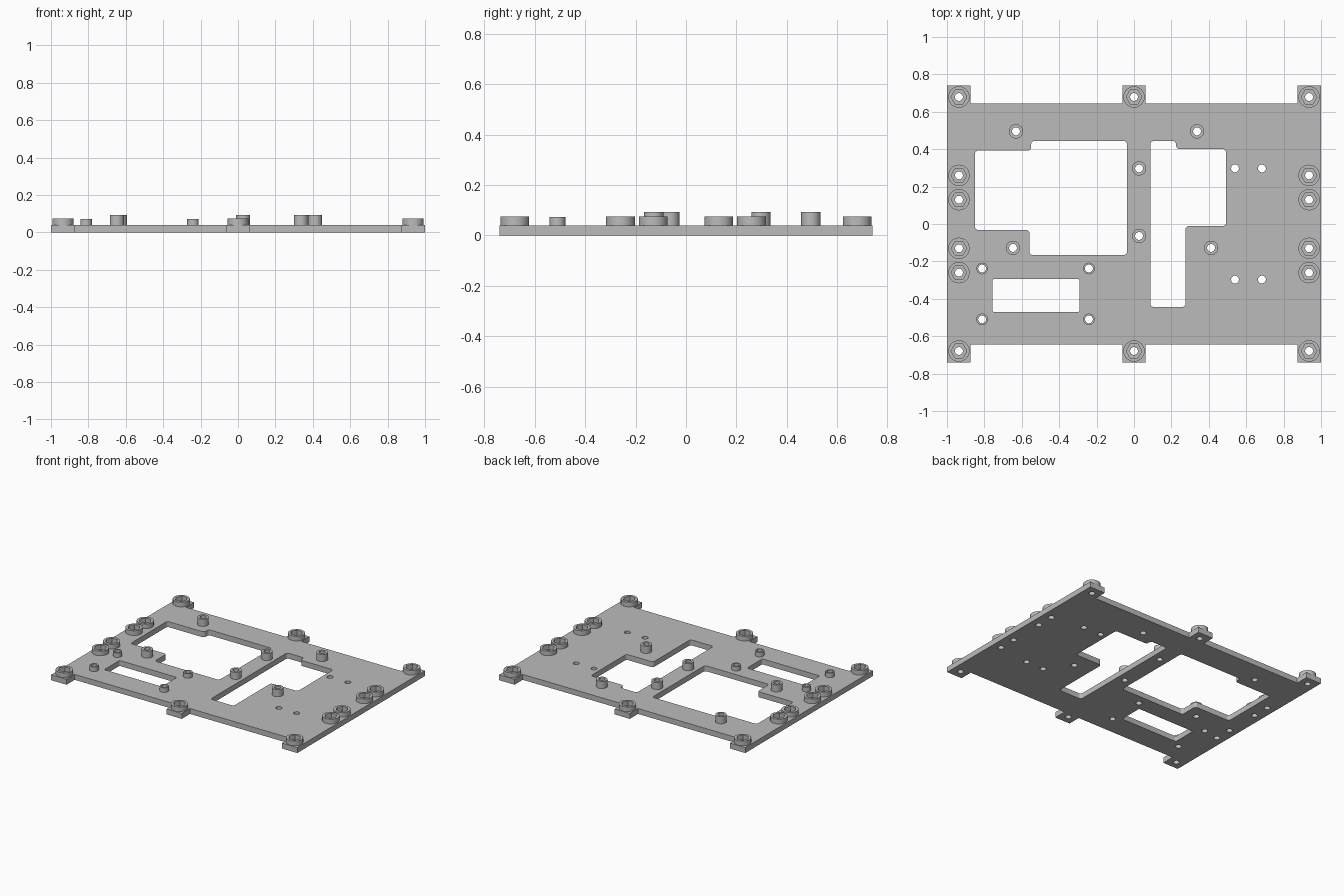
import bpy
import bmesh
from math import cos, sin, pi, radians
from mathutils import Vector

cube = bpy.data.objects.get("Cube")
if cube:
    bpy.data.objects.remove(cube)

grey = bpy.data.materials.new("plain grey")
grey.use_nodes = True
grey.diffuse_color = (0.5, 0.5, 0.5, 1)
grey.node_tree.nodes["Principled BSDF"].inputs["Base Color"].default_value = (0.5, 0.5, 0.5, 1)

PLATE_TOP = 0.04
HOLE = 0.021


def ring(x, y, radius, sides=32):
    return [(x + radius * cos(2 * pi * i / sides), y + radius * sin(2 * pi * i / sides))
            for i in range(sides)]


def rounded(corners, radius=0.015, steps=5):
    """Round every right-angled corner of an outline."""
    points = []
    for i, corner in enumerate(corners):
        c = Vector(corner)
        before = (Vector(corners[i - 1]) - c).normalized() * radius
        after = (Vector(corners[(i + 1) % len(corners)]) - c).normalized() * radius
        for k in range(steps + 1):
            a = pi / 2 * k / steps
            points.append(tuple(c + before * (1 - sin(a)) + after * (1 - cos(a))))
    return points


def slab(name, loops, z0, z1):
    """Extrude an outline, with the other loops as holes, from z0 to z1."""
    curve = bpy.data.curves.new(name, "CURVE")
    curve.dimensions = "2D"
    curve.fill_mode = "BOTH"
    curve.extrude = (z1 - z0) / 2
    for loop in loops:
        spline = curve.splines.new("POLY")
        spline.points.add(len(loop) - 1)
        for p, (x, y) in zip(spline.points, loop):
            p.co = (x, y, 0, 1)
        spline.use_cyclic_u = True
    temp = bpy.data.objects.new(name + " outline", curve)
    bpy.context.collection.objects.link(temp)
    bpy.context.view_layer.update()
    graph = bpy.context.evaluated_depsgraph_get()
    mesh = bpy.data.meshes.new_from_object(temp.evaluated_get(graph))
    bpy.data.objects.remove(temp)

    bm = bmesh.new()
    bm.from_mesh(mesh)
    bmesh.ops.remove_doubles(bm, verts=bm.verts, dist=0.0001)
    bmesh.ops.translate(bm, verts=bm.verts, vec=(0, 0, (z0 + z1) / 2))
    bmesh.ops.recalc_face_normals(bm, faces=bm.faces)
    bm.to_mesh(mesh)
    bm.free()
    mesh.materials.clear()
    mesh.materials.append(grey)
    obj = bpy.data.objects.new(name, mesh)
    bpy.context.collection.objects.link(obj)
    bpy.ops.object.select_all(action="DESELECT")
    obj.select_set(True)
    bpy.context.view_layer.objects.active = obj
    bpy.ops.object.shade_smooth_by_angle(angle=radians(30))
    return obj


# Fixing positions
nut_bosses = [(x, y * s) for x in (-0.936, 0.936) for y in (0.679, 0.26, 0.13) for s in (1, -1)]
nut_bosses += [(0, 0.679), (0, -0.679)]
tall_standoffs = [(-0.631, 0.495), (0.337, 0.495), (0.027, 0.297),
                  (0.027, -0.064), (-0.647, -0.128), (0.412, -0.128)]
short_standoffs = [(x, y) for x in (-0.812, -0.241) for y in (-0.238, -0.51)]
plain_holes = [(x, y) for x in (0.54, 0.684) for y in (0.297, -0.297)]

# Outer outline with three tabs on each long edge
edge, tab = 0.645, 0.74
front = [(-1, -tab), (-0.875, -tab), (-0.875, -edge), (-0.062, -edge), (-0.062, -tab),
         (0.062, -tab), (0.062, -edge), (0.875, -edge), (0.875, -tab), (1, -tab)]
outline = front + [(x, -y) for x, y in reversed(front)]

# Windows cut through the plate
large_window = [(-0.85, 0.393), (-0.55, 0.393), (-0.55, 0.444), (-0.037, 0.444),
                (-0.037, -0.166), (-0.559, -0.166), (-0.559, -0.032), (-0.85, -0.032)]
tall_window = [(0.088, 0.444), (0.225, 0.444), (0.225, 0.401), (0.492, 0.401),
               (0.492, -0.011), (0.275, -0.011), (0.275, -0.444), (0.088, -0.444)]
small_window = [(-0.757, -0.294), (-0.291, -0.294), (-0.291, -0.47), (-0.757, -0.47)]

loops = [outline, rounded(large_window, 0.018), rounded(tall_window, 0.018),
         rounded(small_window, 0.01)]
loops += [ring(x, y, HOLE) for x, y in
          nut_bosses + tall_standoffs + short_standoffs + plain_holes]
slab("base_plate", loops, 0, PLATE_TOP)

# Raised bosses with hexagonal nut pockets
for i, (x, y) in enumerate(nut_bosses):
    slab(f"nut_boss_{i + 1}", [ring(x, y, 0.057, 40), ring(x, y, 0.042, 6)], PLATE_TOP, 0.074)

# Round standoffs
for name, spots, radius, top in (("tall_standoff", tall_standoffs, 0.038, 0.092),
                                 ("short_standoff", short_standoffs, 0.031, 0.073)):
    for i, (x, y) in enumerate(spots):
        slab(f"{name}_{i + 1}", [ring(x, y, radius), ring(x, y, HOLE)], PLATE_TOP, top)
